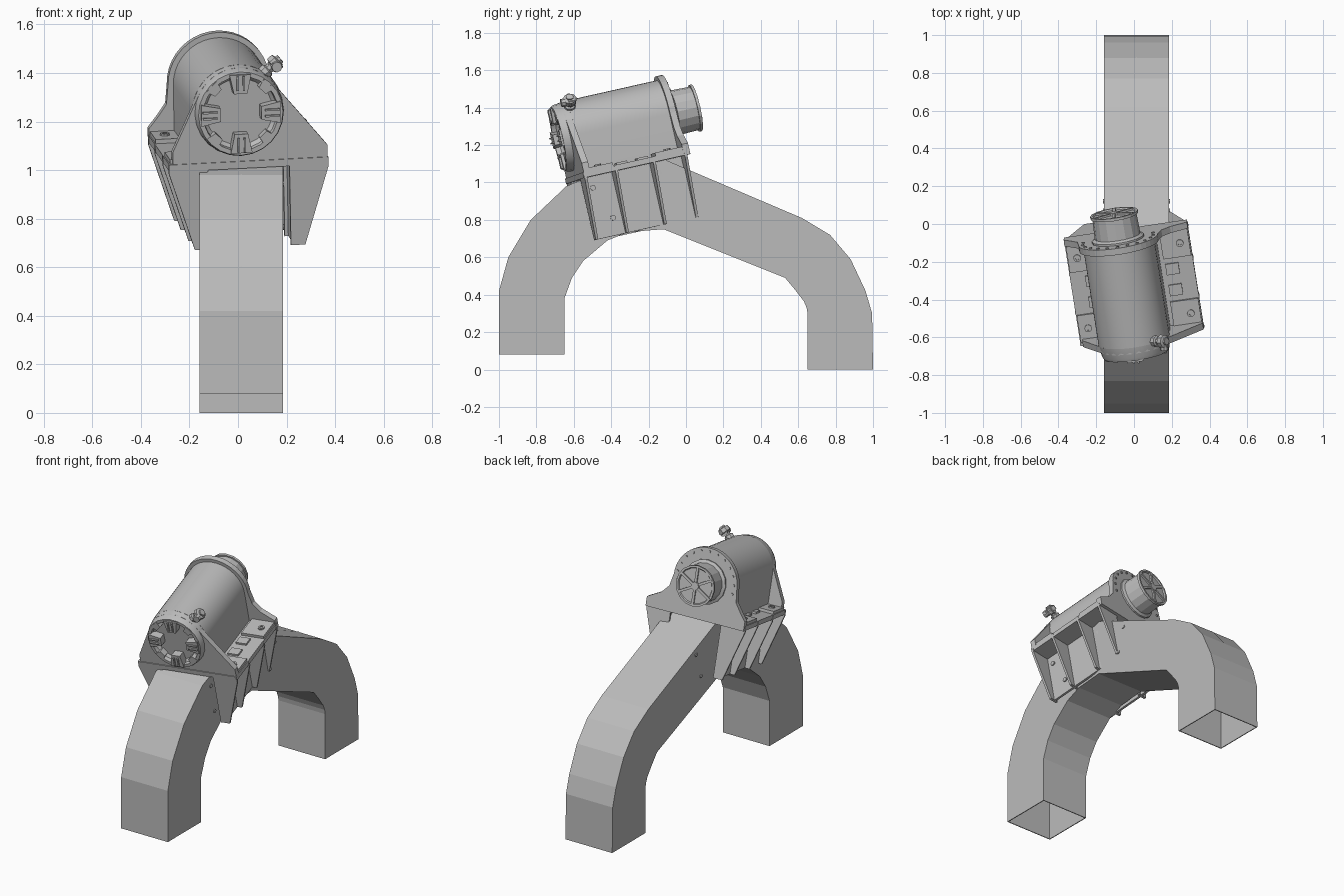
import bpy, bmesh
from math import sin, cos, pi, radians
from mathutils import Matrix, Vector

cube = bpy.data.objects.get("Cube")
if cube:
    bpy.data.objects.remove(cube)

mat = bpy.data.materials.new("light_grey_metal")
mat.use_nodes = True
GREY = (0.5, 0.5, 0.5, 1)
mat.diffuse_color = GREY
mat.node_tree.nodes["Principled BSDF"].inputs["Base Color"].default_value = GREY

# Tilted frame of the machine: x across, y along its axis, z off its base
FRAME = (Matrix.Translation((0, -0.32, 1.1)) @ Matrix.Rotation(radians(9), 4, 'Z')
         @ Matrix.Rotation(radians(12.5), 4, 'X') @ Matrix.Rotation(radians(-3), 4, 'Y'))
AX, AZ = -0.035, 0.21      # machine axis
AXIS = FRAME @ Matrix.Translation((AX, 0, AZ))


def finish(name, bm, matrix=Matrix(), smooth=False):
    bmesh.ops.recalc_face_normals(bm, faces=bm.faces)
    me = bpy.data.meshes.new(name)
    bm.to_mesh(me)
    bm.free()
    ob = bpy.data.objects.new(name, me)
    bpy.context.collection.objects.link(ob)
    ob.matrix_world = matrix
    me.materials.append(mat)
    if smooth:
        bpy.ops.object.select_all(action='DESELECT')
        bpy.context.view_layer.objects.active = ob
        ob.select_set(True)
        bpy.ops.object.shade_smooth_by_angle(angle=radians(20))
    return ob


def prism(name, pts, y0, y1, matrix=FRAME, smooth=False):
    """Extrude an x-z outline along y."""
    bm = bmesh.new()
    a = [bm.verts.new((x, y0, z)) for x, z in pts]
    b = [bm.verts.new((x, y1, z)) for x, z in pts]
    bm.faces.new(a)
    bm.faces.new(b)
    for i in range(len(pts)):
        j = (i + 1) % len(pts)
        bm.faces.new((a[i], a[j], b[j], b[i]))
    return finish(name, bm, matrix, smooth)


def box(name, x0, x1, y0, y1, z0, z1, matrix=FRAME):
    return prism(name, [(x0, z0), (x1, z0), (x1, z1), (x0, z1)], y0, y1, matrix)


def lathe(name, profile, n, matrix=AXIS):
    """Turn a (radius, y) profile round the y axis; radius 0 closes an end."""
    bm = bmesh.new()
    rings = []
    for r, y in profile:
        k = n if r else 1
        rings.append([bm.verts.new((r * cos(2 * pi * i / n), y, r * sin(2 * pi * i / n)))
                      for i in range(k)])
    for p, q in zip(rings, rings[1:]):
        for i in range(n):
            j = (i + 1) % n
            quad = [p[i % len(p)], p[j % len(p)], q[j % len(q)], q[i % len(q)]]
            bm.faces.new(list(dict.fromkeys(quad)))
    return finish(name, bm, matrix, True)


def arc(r, a0, a1, n=16):
    steps = [radians(a0 + (a1 - a0) * i / n) for i in range(n + 1)]
    return [(AX + r * cos(a), AZ + r * sin(a)) for a in steps]


def spin(angle, matrix=AXIS):
    return matrix @ Matrix.Rotation(radians(angle), 4, 'Y')


# Arched square tube, open at both feet
OUTER = [(-1, .08), (-1, .42), (-.95, .6), (-.83, .8), (-.64, .98), (-.45, 1.06), (-.12, 1.125),
         (.62, .81), (.77, .72), (.88, .59), (.96, .42), (.995, .3), (1, 0)]
INNER = [(-.65, .08), (-.65, .38), (-.61, .49), (-.55, .58), (-.42, .69), (-.31, .735), (-.12, .75),
         (.53, .49), (.58, .43), (.63, .365), (.645, .33), (.65, .3), (.65, 0)]
bm = bmesh.new()
rows = []
for (yo, zo), (yi, zi) in zip(OUTER, INNER):
    rows.append([bm.verts.new(c) for c in ((-.158, yo, zo), (.185, yo, zo),
                                           (.185, yi, zi), (-.158, yi, zi))])
for p, q in zip(rows, rows[1:]):
    for i in range(4):
        j = (i + 1) % 4
        bm.faces.new((p[i], p[j], q[j], q[i]))
tube = finish("arched_tube", bm)
wall = tube.modifiers.new("wall", 'SOLIDIFY')
wall.thickness = 0.008
wall.offset = -1

# Narrow seam along the middle of the tube's outer side
bm = bmesh.new()
rows = [[bm.verts.new((x, y * 1.001, z + .002)) for x in (.011, .017)] for y, z in OUTER[1:-1]]
for p, q in zip(rows, rows[1:]):
    bm.faces.new((p[0], p[1], q[1], q[0]))
finish("tube_seam", bm)

# Bolts in the tube sides near the clamp
for side_x in (-.158, .185):
    for y, z in ((-.55, .945), (-.51, .765), (.12, .98), (.07, .82)):
        turn = Matrix.Translation((side_x, y, z)) @ Matrix.Rotation(pi / 2, 4, 'Z')
        lathe("tube_bolt", [(0, -.005), (.012, -.005), (.012, .005), (0, .005)], 8, turn)

# Rounded housing with straight flanks, recessed at the front
prism("housing", [(AX + .19, 0)] + arc(.19, 0, 180, 20) + [(AX - .19, 0)], -.25, .29, smooth=True)

# Base and end plates
box("base_plate", -.33, .33, -.29, .29, -.03, 0)
prism("front_saddle", [(-.315, -.03), (.33, -.03), (.33, .05)] + arc(.185, 30, 150)
      + [(-.315, .05)], -.285, -.25)
prism("rear_flange", [(-.33, -.03), (.33, -.03), (.33, .03), (.24, .08), (.195, .13)]
      + arc(.212, 0, 180, 20) + [(-.255, .13), (-.29, .08), (-.33, .03)], .265, .3)

# Flange bolts
for k in range(13):
    a = radians(-10 + 200 * k / 12)
    m = AXIS @ Matrix.Translation((.19 * cos(a), .3, .19 * sin(a)))
    lathe("flange_bolt", [(.008, 0), (.008, .006), (0, .006)], 6, m)

# Front ring with four claws around a recessed cup
lathe("front_ring", [(.19, -.25), (.182, -.31), (.176, -.325), (.157, -.325), (.15, -.255)], 24)
lathe("front_cup", [(.155, -.3), (.13, -.275), (.085, -.27), (.08, -.255), (0, -.255)], 24)
lathe("front_hub", [(.05, -.25), (.045, -.28), (0, -.285)], 6)
for k in range(4):
    m = spin(90 * k)
    prism("ring_claw", [(-.045, .165), (-.028, .085), (.028, .085), (.045, .165)], -.335, -.26, m)
    for s in (-1, 1):
        box("claw_lip", s * .013 - .004, s * .013 + .004, -.345, -.335, .1, .16, m)
    prism("ring_tooth", [(-.03, .17), (-.02, .13), (.02, .13), (.03, .17)], -.328, -.27, spin(90 * k + 45))

# Rear motor with spoked cap
lathe("rear_motor", [(.14, .295), (.14, .31), (.122, .32), (.118, .43), (.128, .43),
                     (.128, .445), (.115, .445), (.11, .437), (0, .437)], 16)
for k in range(6):
    box("cap_spoke", -.008, .008, .435, .447, .02, .118, spin(60 * k))
lathe("cap_hub", [(.028, .435), (.026, .45), (0, .45)], 8)

# Side shelves, ribs and clamp plates
RIBS = (-.28, -.11, .1, .275)
for s in (-1, 1):
    for y in RIBS:
        prism("clamp_rib", [(s * x, z) for x, z in ((.17, 0), (.332, 0), (.332, -.04),
                                                   (.23, -.365), (.17, -.365))], y - .007, y + .007)
    box("clamp_plate", s * .185, s * .2, -.28, .275, -.365, 0)
    for y in (-.195, .19):
        pad = .075
        box("shelf_pad", s * .175, s * .325, y - pad, y + pad, 0, .018)
        m = FRAME @ Matrix.Translation((s * .275, y, .018)) @ Matrix.Rotation(pi / 2, 4, 'X')
        lathe("shelf_bolt", [(.02, 0), (.02, .008), (.01, .008), (.01, .002), (0, .002)], 10, m)
        for dy, z in ((-.04, -.09), (.03, -.27)):
            m = FRAME @ Matrix.Translation((s * .2, y + dy, z)) @ Matrix.Rotation(-s * pi / 2, 4, 'Z')
            lathe("clamp_bolt", [(.015, 0), (.015, .008), (0, .008)], 8, m)
    for y in (-.06, .055):
        box("shelf_tab", s * .18, s * .25, y - .03, y + .03, 0, .012)

# Filler fitting on the upper front corner
fit = (FRAME @ Matrix.Translation((.07, -.24, .35)) @ Matrix.Rotation(radians(50), 4, 'Y')
       @ Matrix.Rotation(pi / 2, 4, 'X'))
lathe("filler_neck", [(.03, -.03), (.03, .03), (.02, .035), (.02, .055), (.036, .058),
                      (.036, .085), (.02, .09), (.02, .1), (0, .1)], 8, fit)
lathe("filler_nozzle", [(0, -.05), (.022, -.05), (.022, -.015), (.03, -.012), (.03, .02), (0, .02)], 8,
      FRAME @ Matrix.Translation((.125, -.24, .39)))
